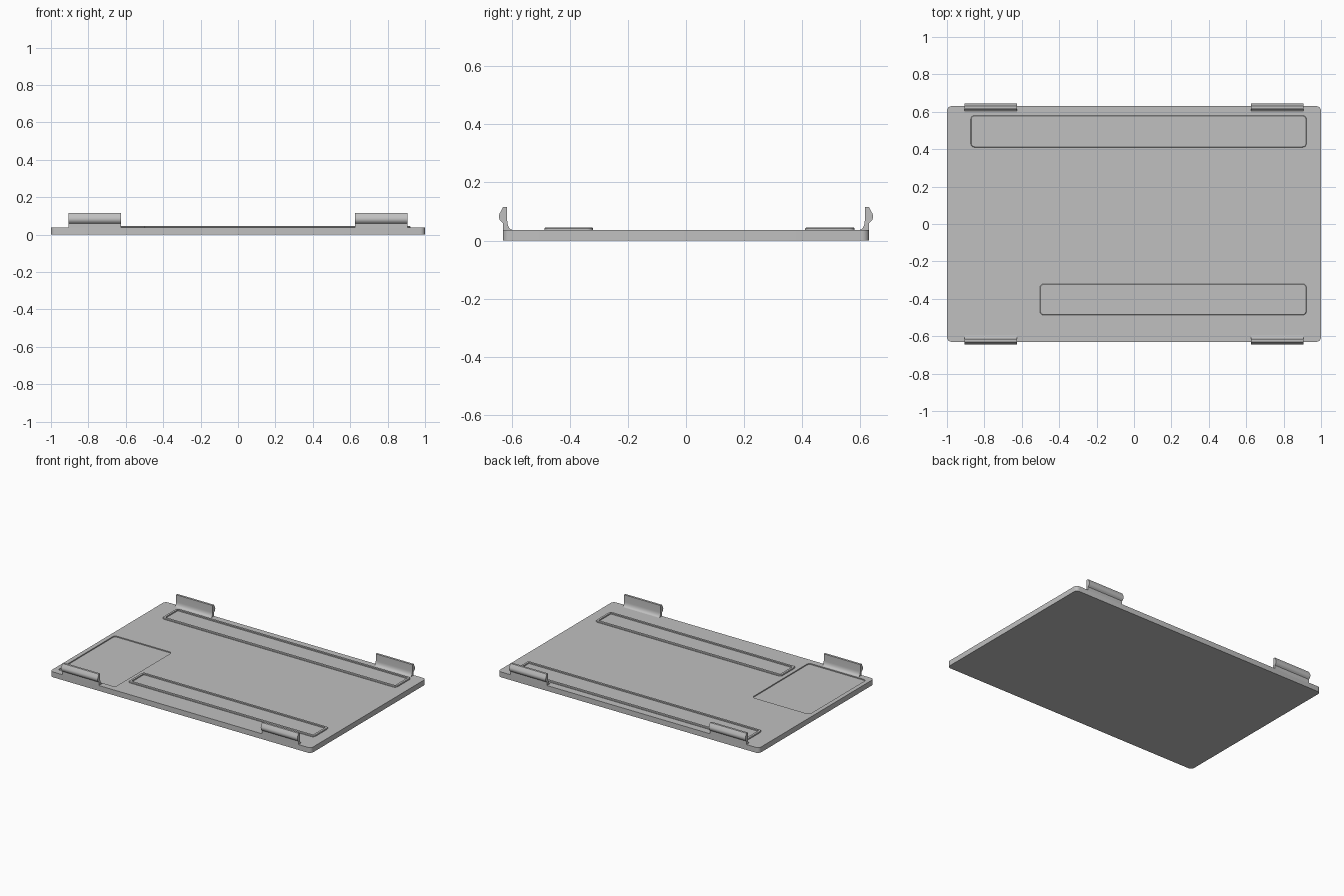
import bpy, bmesh, math

cube = bpy.data.objects.get("Cube")
if cube:
    bpy.data.objects.remove(cube, do_unlink=True)

GREY = (0.53, 0.53, 0.53, 1)
grey = bpy.data.materials.new("light grey plastic")
grey.use_nodes = True
grey.diffuse_color = GREY
grey.node_tree.nodes["Principled BSDF"].inputs["Base Color"].default_value = GREY

TOP = 0.037  # upper face of the plate


def finish(name, bm):
    bmesh.ops.recalc_face_normals(bm, faces=bm.faces)
    mesh = bpy.data.meshes.new(name)
    bm.to_mesh(mesh)
    bm.free()
    mesh.materials.append(grey)
    obj = bpy.data.objects.new(name, mesh)
    bpy.context.collection.objects.link(obj)
    return obj


def smooth(obj):
    bpy.ops.object.select_all(action="DESELECT")
    obj.select_set(True)
    bpy.context.view_layer.objects.active = obj
    bpy.ops.object.shade_smooth_by_angle(angle=math.radians(35))


def rounded_loop(bm, rect, radius, z, inset=0, steps=6):
    """Ring of vertices around a rounded rectangle."""
    x0, x1, y0, y1 = rect
    r = max(radius - inset, 0.004)
    x0, x1, y0, y1 = x0 + inset + r, x1 - inset - r, y0 + inset + r, y1 - inset - r
    verts = []
    for k, (cx, cy) in enumerate([(x1, y1), (x0, y1), (x0, y0), (x1, y0)]):
        for i in range(steps + 1):
            a = math.pi / 2 * (k + i / steps)
            verts.append(bm.verts.new((cx + r * math.cos(a), cy + r * math.sin(a), z)))
    return verts


def bridge(bm, a, b):
    n = len(a)
    for i in range(n):
        j = (i + 1) % n
        bm.faces.new((a[i], a[j], b[j], b[i]))


def slab(name, rect, radius, z0, z1):
    bm = bmesh.new()
    low = rounded_loop(bm, rect, radius, z0)
    high = rounded_loop(bm, rect, radius, z1)
    bridge(bm, low, high)
    bm.faces.new(low)
    bm.faces.new(high)
    return finish(name, bm)


# Base plate with a shallow rectangular pocket
plate = slab("base_plate", (-1, 1, -0.63, 0.63), 0.025, 0, TOP)
cutter = slab("pocket_cutter", (-0.97, -0.53, -0.587, 0.035), 0.02, TOP - 0.007, TOP + 0.05)
cutter.hide_render = True
cut = plate.modifiers.new("pocket", "BOOLEAN")
cut.operation = "DIFFERENCE"
cut.solver = "EXACT"
cut.object = cutter
bpy.context.view_layer.objects.active = plate
bpy.ops.object.modifier_apply(modifier="pocket")
bpy.data.objects.remove(cutter, do_unlink=True)
smooth(plate)


# Raised rims of the long feet
def rim(name, rect):
    bm = bmesh.new()
    section = [(0, TOP - 0.003), (0, TOP + 0.005), (0.003, TOP + 0.008),
               (0.017, TOP + 0.008), (0.017, TOP - 0.003)]
    loops = [rounded_loop(bm, rect, 0.02, z, inset) for inset, z in section]
    for a, b in zip(loops, loops[1:] + loops[:1]):
        bridge(bm, a, b)
    smooth(finish(name, bm))


rim("back_foot_rim", (-0.873, 0.922, 0.41, 0.58))
rim("front_foot_rim", (-0.503, 0.922, -0.487, -0.32))

# Snap clips: filleted stem with a rounded outer hook
fillet = [(0.597 + 0.018 * math.sin(a), TOP + 0.03 * (1 - math.cos(a)))
          for a in (math.pi / 2 * i / 6 for i in range(7))]
hook = [(0.630, 0.115), (0.636, 0.103), (0.642, 0.092), (0.644, 0.083),
        (0.642, 0.073), (0.637, 0.066), (0.630, 0.060), (0.630, TOP - 0.005)]
profile = [(0.597, TOP - 0.005)] + fillet + [(0.615, 0.115)] + hook


def clip(name, side_x, side_y):
    bm = bmesh.new()
    ends = [[bm.verts.new((side_x * x, side_y * y, z)) for y, z in profile]
            for x in (0.625, 0.905)]
    bridge(bm, *ends)
    for end in ends:
        bm.faces.new(end)
    smooth(finish(name, bm))


for x_word, sx in (("left", 1), ("right", -1)):
    for y_word, sy in (("front", -1), ("back", 1)):
        clip(f"{y_word}_{x_word}_clip", sx, sy)
